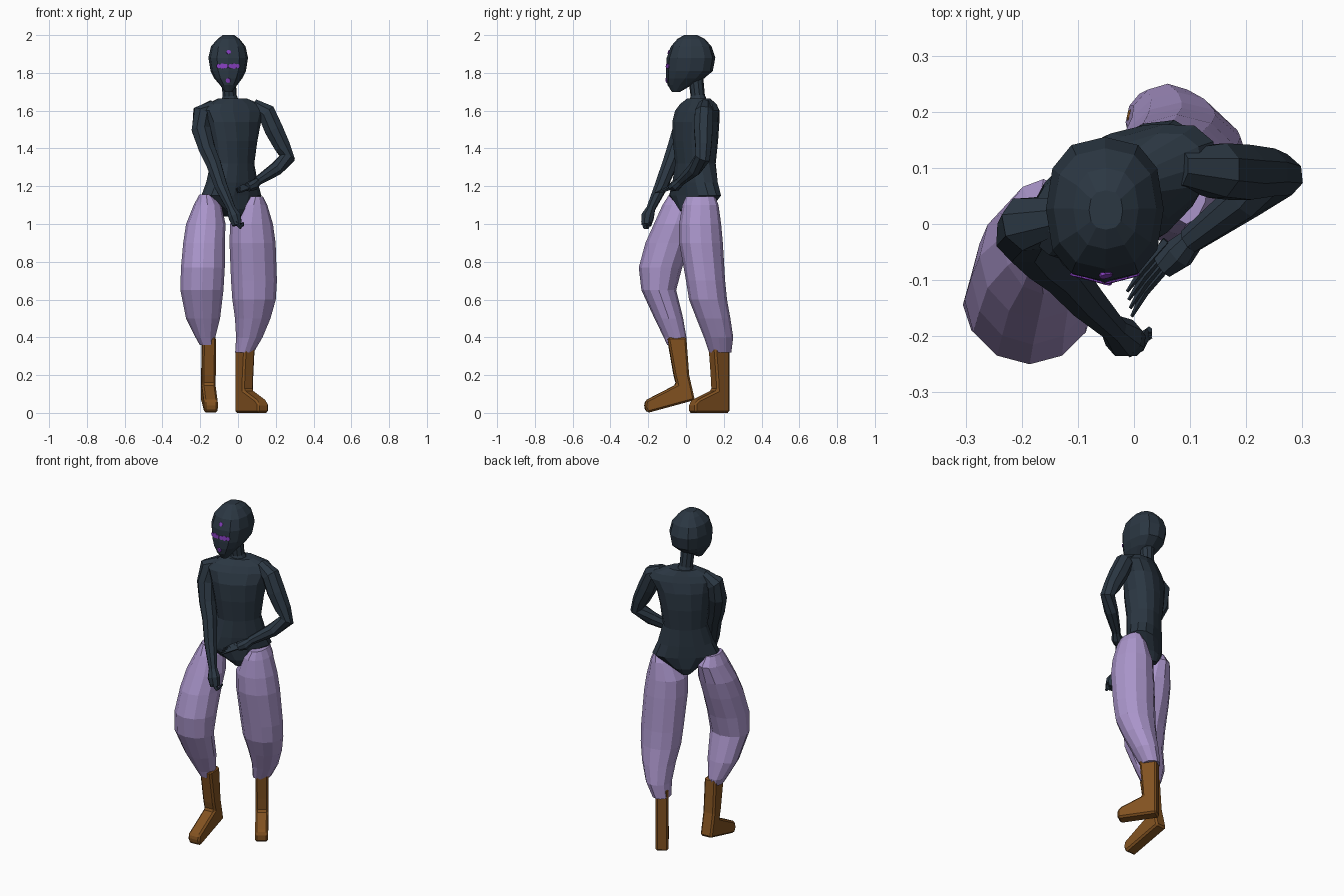
import bpy, bmesh, math
from mathutils import Vector


def material(name, rgb):
    m = bpy.data.materials.new(name)
    m.diffuse_color = (*rgb, 1)
    return m


SLATE = material("dark slate", (0.024, 0.038, 0.055))
LILAC = material("lilac cloth", (0.40, 0.30, 0.59))
BROWN = material("brown leather", (0.225, 0.085, 0.015))
VIOLET = material("violet paint", (0.24, 0.05, 0.52))


def finish(name, bm, mat):
    bmesh.ops.recalc_face_normals(bm, faces=bm.faces)
    me = bpy.data.meshes.new(name)
    bm.to_mesh(me)
    bm.free()
    me.materials.append(mat)
    ob = bpy.data.objects.new(name, me)
    bpy.context.collection.objects.link(ob)
    return ob


def loft(name, rings, mat, n=12, p=1.0):
    """Skin a list of rings, each (centre, half axis u, half axis v)."""
    bm = bmesh.new()

    def bend(t):
        return math.copysign(abs(t) ** p, t) if abs(t) > 1e-6 else 0.0
    loops = []
    for c, u, v in rings:
        loops.append([bm.verts.new(c + u * bend(math.cos(i * math.tau / n))
                                   + v * bend(math.sin(i * math.tau / n)))
                      for i in range(n)])
    for a, b in zip(loops, loops[1:]):
        for i in range(n):
            j = (i + 1) % n
            bm.faces.new((a[i], a[j], b[j], b[i]))
    bm.faces.new(loops[0])
    bm.faces.new(loops[-1])
    return finish(name, bm, mat)


def box_ring(z, x0, x1, y0, y1):
    return (Vector(((x0 + x1) / 2, (y0 + y1) / 2, z)),
            Vector(((x1 - x0) / 2, 0, 0)), Vector((0, (y1 - y0) / 2, 0)))


def turned_ring(z, x, y, a, b, deg):
    c, s = math.cos(math.radians(deg)), math.sin(math.radians(deg))
    return Vector((x, y, z)), Vector((c, s, 0)) * a, Vector((-s, c, 0)) * b


def tube(name, pts, mat, n=8):
    """Limb along points (x, y, z, radius)."""
    P = [Vector(q[:3]) for q in pts]
    rings = []
    for i, q in enumerate(pts):
        t = (P[min(i + 1, len(P) - 1)] - P[max(i - 1, 0)]).normalized()
        u = t.cross(Vector((0.4, 1, 0.1))).normalized()
        rings.append((P[i], u * q[3], t.cross(u) * q[3]))
    return loft(name, rings, mat, n)


def boot(name, profile, origin, deg, width):
    """Side profile (forward, height) extruded sideways; deg turns the toe to +x."""
    a = math.radians(deg)
    f, s = Vector((math.sin(a), -math.cos(a), 0)), Vector((math.cos(a), math.sin(a), 0))
    bm = bmesh.new()
    o = Vector((*origin, 0))
    L, R = [[bm.verts.new(o + f * d + s * w + Vector((0, 0, z))) for d, z in profile]
            for w in (-width / 2, width / 2)]
    bm.faces.new(L)
    bm.faces.new(R)
    for i in range(len(L)):
        j = (i + 1) % len(L)
        bm.faces.new((L[i], L[j], R[j], R[i]))
    ob = finish(name, bm, BROWN)
    bev = ob.modifiers.new("bevel", "BEVEL")
    bev.width, bev.segments = 0.01, 1


# head and neck
head = loft("head", [box_ring(*r) for r in (
    (1.70, -0.07, -0.03, -0.075, -0.03),
    (1.735, -0.095, -0.005, -0.097, 0.03),
    (1.77, -0.125, 0.022, -0.105, 0.095),
    (1.81, -0.145, 0.042, -0.106, 0.142),
    (1.88, -0.157, 0.053, -0.102, 0.155),
    (1.94, -0.143, 0.04, -0.08, 0.135),
    (1.98, -0.108, 0.008, -0.045, 0.1),
    (2.0, -0.08, -0.02, -0.01, 0.06))], SLATE, 12, 0.82)
tube("neck", [(-0.04, 0.065, 1.63, 0.055), (-0.045, 0.062, 1.68, 0.038),
              (-0.05, 0.05, 1.79, 0.04)], SLATE, 10)

# twisted torso from crotch to collar
loft("torso", [turned_ring(*r) for r in (
    (1.04, -0.03, 0.05, 0.035, 0.07, 38),
    (1.08, -0.03, 0.05, 0.085, 0.085, 38),
    (1.15, -0.035, 0.048, 0.185, 0.088, 38),
    (1.22, -0.032, 0.048, 0.152, 0.092, 38),
    (1.32, -0.03, 0.05, 0.122, 0.092, 36),
    (1.44, -0.03, 0.05, 0.138, 0.104, 33),
    (1.54, -0.028, 0.052, 0.158, 0.104, 30),
    (1.60, -0.022, 0.06, 0.185, 0.085, 28),
    (1.635, -0.022, 0.065, 0.155, 0.068, 28),
    (1.665, -0.03, 0.067, 0.08, 0.05, 28))], SLATE, 14, 0.88)

# puffed trouser legs
loft("bent_trouser_leg", [box_ring(*r) for r in (
    (1.155, -0.205, -0.13, -0.09, 0.045),
    (1.10, -0.235, -0.088, -0.125, 0.08),
    (1.00, -0.275, -0.066, -0.17, 0.055),
    (0.90, -0.29, -0.07, -0.215, 0.025),
    (0.77, -0.302, -0.07, -0.25, -0.02),
    (0.65, -0.305, -0.077, -0.236, -0.052),
    (0.50, -0.275, -0.095, -0.167, -0.015),
    (0.40, -0.225, -0.12, -0.118, 0.002),
    (0.36, -0.203, -0.123, -0.1, 0.0))], LILAC)
loft("straight_trouser_leg", [box_ring(*r) for r in (
    (1.145, 0.055, 0.132, 0.0, 0.155),
    (1.10, 0.01, 0.155, -0.02, 0.172),
    (1.00, -0.042, 0.185, -0.036, 0.186),
    (0.90, -0.045, 0.199, -0.036, 0.195),
    (0.70, -0.037, 0.206, 0.0, 0.207),
    (0.60, -0.03, 0.2, 0.016, 0.217),
    (0.50, -0.016, 0.172, 0.055, 0.235),
    (0.40, -0.01, 0.13, 0.095, 0.25),
    (0.32, -0.015, 0.083, 0.122, 0.24))], LILAC)

# boots
boot("lifted_boot", [(-0.045, 0.068), (0.205, 0.0), (0.222, 0.03), (0.215, 0.066),
                     (0.052, 0.15), (0.065, 0.2), (0.1, 0.40), (0.0, 0.40),
                     (-0.015, 0.2)], (-0.158, 0), 4, 0.073)
boot("planted_boot", [(0.0, 0.0), (0.222, 0.0), (0.222, 0.05), (0.2, 0.07),
                      (0.08, 0.12), (0.085, 0.2), (0.1, 0.37), (0.0, 0.37)],
     (0.01, 0.215), 34, 0.07)

# arms
tube("hanging_arm", [(-0.13, 0.02, 1.625, 0.035), (-0.19, 0.0, 1.59, 0.052),
                     (-0.195, -0.02, 1.50, 0.054), (-0.165, -0.055, 1.40, 0.047),
                     (-0.13, -0.085, 1.32, 0.042), (-0.09, -0.132, 1.20, 0.036),
                     (-0.035, -0.187, 1.08, 0.024)], SLATE)
tube("bent_arm", [(0.08, 0.1, 1.63, 0.035), (0.15, 0.095, 1.59, 0.052),
                  (0.19, 0.092, 1.50, 0.053), (0.235, 0.092, 1.41, 0.046),
                  (0.262, 0.088, 1.35, 0.042), (0.2, 0.045, 1.29, 0.038),
                  (0.1, -0.03, 1.225, 0.024)], SLATE)

# hands and fingers
tube("hanging_hand", [(-0.04, -0.182, 1.09, 0.022), (-0.018, -0.203, 1.04, 0.036),
                      (-0.005, -0.21, 0.995, 0.028)], SLATE)
tube("bent_hand", [(0.11, -0.022, 1.228, 0.02), (0.08, -0.052, 1.205, 0.03),
                   (0.05, -0.075, 1.195, 0.024)], SLATE)
for i in range(4):
    k = i / 3
    tube(f"open_finger_{i + 1}",
         [(0.058, -0.03 - 0.045 * k, 1.21 - 0.02 * k, 0.009),
          (0.02, -0.075 - 0.045 * k, 1.20 - 0.025 * k, 0.008),
          (-0.012 + 0.008 * k, -0.12 - 0.045 * k, 1.185 - 0.02 * k, 0.003)], SLATE, 5)
    tube(f"curled_finger_{i + 1}",
         [(-0.008, -0.228 + 0.016 * k, 1.015 - 0.01 * k, 0.01),
          (0.012, -0.218 + 0.014 * k, 0.982, 0.01),
          (0.028, -0.2 + 0.012 * k, 0.995 + 0.012 * k, 0.006)], SLATE, 5)

# painted face spots laid on the front of the head
bpy.context.view_layer.update()
spots = [(-0.05, 1.91, 0.012), (-0.052, 1.76, 0.013)]
spots += [(-0.052 + s * d, 1.836, r) for s in (-1, 1)
          for d, r in ((0.012, 0.012), (0.03, 0.015), (0.05, 0.012))]
for i, (x, z, r) in enumerate(spots):
    hit, at, normal, _ = head.ray_cast(Vector((x, -1, z)), Vector((0, 1, 0)))
    if hit:
        u = normal.cross(Vector((0, 0, 1))).normalized()
        v = normal.cross(u)
        loft(f"face_spot_{i + 1}", [(at - normal * 0.003, u * r, v * r),
                                    (at + normal * 0.003, u * r, v * r)], VIOLET, 8)
